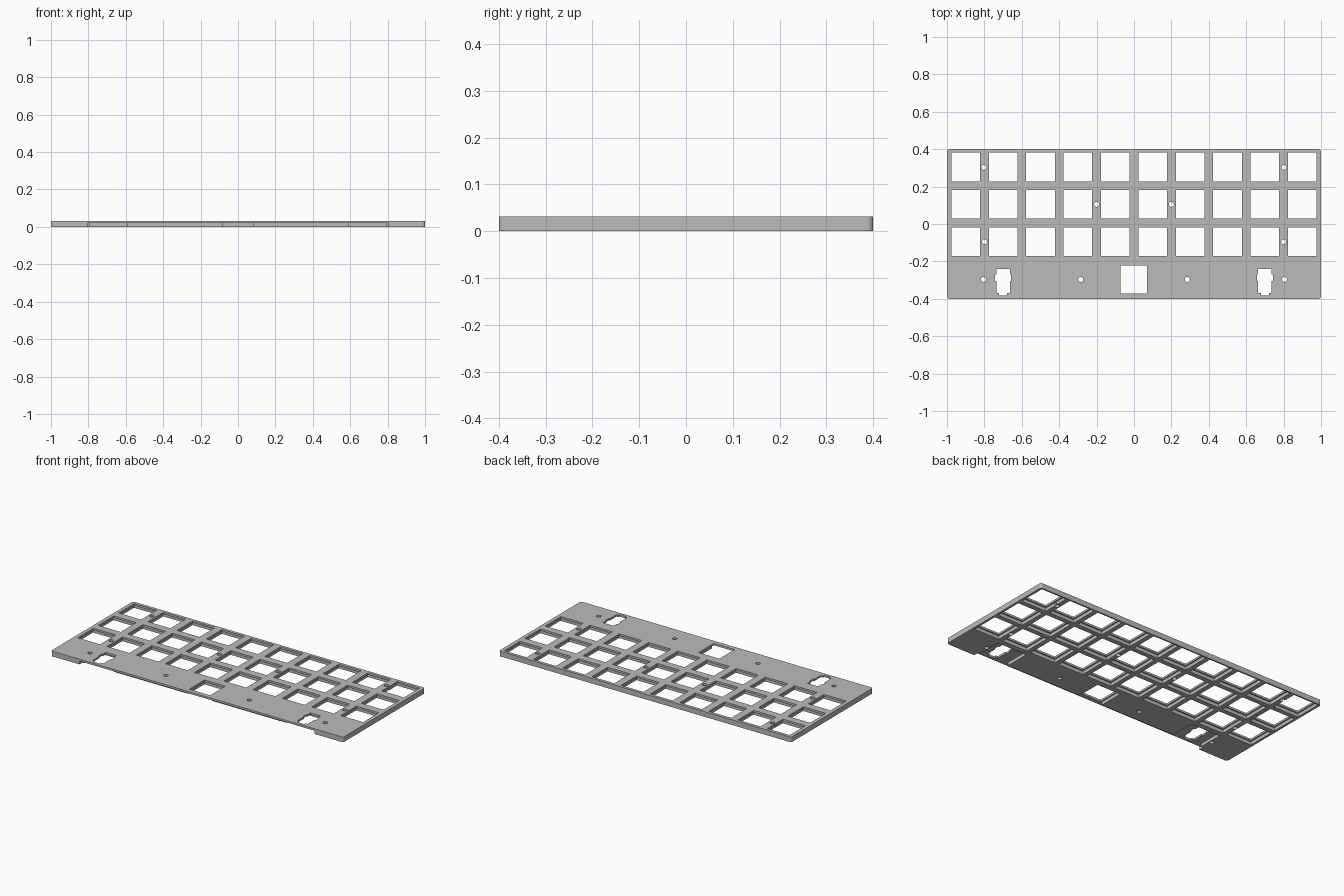
import bpy
import bmesh
from math import cos, sin, tau

cube = bpy.data.objects.get("Cube")
if cube:
    bpy.data.objects.remove(cube, do_unlink=True)

TOP = 0.032       # plate thickness
LEDGE = 0.02      # ceiling of the underside recesses
KEY = 0.153
POCKET = 0.171

grey = bpy.data.materials.new("plate grey")
grey.use_nodes = True
tone = (0.5, 0.5, 0.5, 1)
grey.diffuse_color = tone
grey.node_tree.nodes["Principled BSDF"].inputs["Base Color"].default_value = tone


def prism(bm, outline, z0, z1):
    """Extrude a counter-clockwise outline from z0 to z1."""
    low = [bm.verts.new((x, y, z0)) for x, y in outline]
    high = [bm.verts.new((x, y, z1)) for x, y in outline]
    bm.faces.new(low[::-1])
    bm.faces.new(high)
    n = len(low)
    for i in range(n):
        j = (i + 1) % n
        bm.faces.new((low[i], low[j], high[j], high[i]))


def rect(x0, x1, y0, y1):
    return [(x0, y0), (x1, y0), (x1, y1), (x0, y1)]


def square(x, y, size):
    h = size / 2
    return rect(x - h, x + h, y - h, y + h)


def circle(x, y, r, n=16):
    return [(x + r * cos(tau * i / n), y + r * sin(tau * i / n)) for i in range(n)]


def make_object(name, bm):
    bmesh.ops.recalc_face_normals(bm, faces=bm.faces)
    mesh = bpy.data.meshes.new(name)
    bm.to_mesh(mesh)
    bm.free()
    mesh.materials.append(grey)
    obj = bpy.data.objects.new(name, mesh)
    bpy.context.collection.objects.link(obj)
    return obj


# Plate blank with small rounded corners
bm = bmesh.new()
r = 0.012
outline = []
for k, (sx, sy) in enumerate([(1, 1), (-1, 1), (-1, -1), (1, -1)]):
    for i in range(5):
        a = tau / 4 * (k + i / 4)
        outline.append((sx * (1 - r) + r * cos(a), sy * (0.4 - r) + r * sin(a)))
prism(bm, outline, 0, TOP)
plate = make_object("switch_plate", bm)

keys = [(-0.9 + 0.2 * i, y) for y in (0.305, 0.105, -0.095) for i in range(10)]

# Open step under the front edge
front_step = bmesh.new()
prism(front_step, rect(-0.805, 0.805, -0.5, -0.37), -0.1, LEDGE)

# Wider pockets beneath the key openings and the front-row openings
pockets = bmesh.new()
for x, y in keys:
    prism(pockets, square(x, y, POCKET), -0.1, LEDGE)
prism(pockets, rect(-0.08, 0.08, -0.385, -0.215), -0.1, LEDGE)
for x0, x1 in ((-0.79, -0.59), (0.59, 0.79)):
    prism(pockets, rect(x0, x1, -0.385, -0.215), -0.1, LEDGE)

# Key openings and the centre opening
openings = bmesh.new()
for x, y in keys:
    prism(openings, square(x, y, KEY), -0.1, 0.1)
prism(openings, rect(-0.073, 0.07, -0.372, -0.223), -0.1, 0.1)

# Stabiliser openings with side ears and a foot
half = [(0.022, -0.382), (0.022, -0.37), (0.036, -0.37), (0.036, -0.305),
        (0.043, -0.305), (0.043, -0.27), (0.036, -0.27), (0.036, -0.24)]
for cx in (-0.7, 0.7):
    shape = [(cx + x, y) for x, y in half] + [(cx - x, y) for x, y in half[::-1]]
    prism(openings, shape, -0.1, 0.1)

# Screw holes
screws = bmesh.new()
for x, y in ((0.803, 0.303), (0.2, 0.105), (0.8, -0.095), (0.805, -0.297), (0.285, -0.297)):
    for side in (-1, 1):
        prism(screws, circle(side * x, y, 0.0135), -0.1, 0.1)

cutters = []
for name, shape in (("front_step_cutter", front_step), ("pocket_cutter", pockets),
                    ("opening_cutter", openings), ("screw_cutter", screws)):
    cutter = make_object(name, shape)
    cutter.hide_render = True
    cutters.append(cutter)
    cut = plate.modifiers.new(name, 'BOOLEAN')
    cut.operation = 'DIFFERENCE'
    cut.solver = 'EXACT'
    cut.object = cutter

# Bake the cuts and drop the cutters
bpy.context.view_layer.update()
graph = bpy.context.evaluated_depsgraph_get()
baked = bpy.data.meshes.new_from_object(plate.evaluated_get(graph))
plate.modifiers.clear()
plate.data = baked
for cutter in cutters:
    bpy.data.objects.remove(cutter, do_unlink=True)
